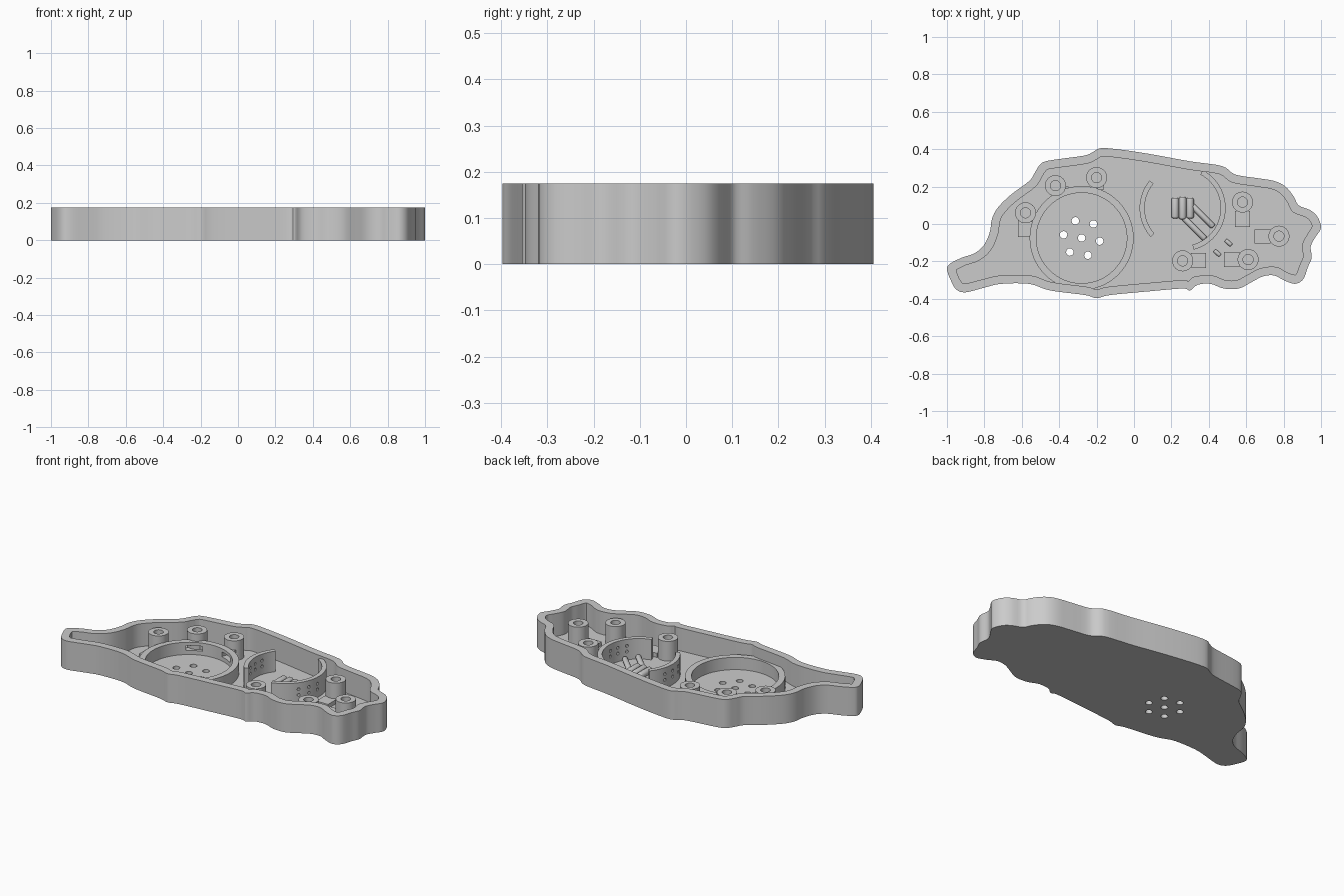
import bpy, bmesh, math
from mathutils import Vector

cube = bpy.data.objects.get("Cube")
if cube:
    bpy.data.objects.remove(cube, do_unlink=True)

HEIGHT, FLOOR, WALL = 0.175, 0.035, 0.045

grey = bpy.data.materials.new("plain grey")
grey.use_nodes = True
grey.diffuse_color = (0.6, 0.6, 0.6, 1)
grey.node_tree.nodes["Principled BSDF"].inputs["Base Color"].default_value = (0.6, 0.6, 0.6, 1)


def finish(name, bm):
    bmesh.ops.recalc_face_normals(bm, faces=bm.faces[:])
    if bm.calc_volume(signed=True) < 0:
        bmesh.ops.reverse_faces(bm, faces=bm.faces[:])
    mesh = bpy.data.meshes.new(name)
    bm.to_mesh(mesh)
    bm.free()
    mesh.materials.append(grey)
    ob = bpy.data.objects.new(name, mesh)
    bpy.context.collection.objects.link(ob)
    return ob


def select(ob):
    bpy.ops.object.select_all(action='DESELECT')
    ob.select_set(True)
    bpy.context.view_layer.objects.active = ob


def smooth(ob):
    select(ob)
    bpy.ops.object.shade_smooth_by_angle(angle=math.radians(32))


def prism(name, outline, z0, z1):
    bm = bmesh.new()
    face = bm.faces.new([bm.verts.new((p[0], p[1], z0)) for p in outline])
    ext = bmesh.ops.extrude_face_region(bm, geom=[face])["geom"]
    top = [v for v in ext if isinstance(v, bmesh.types.BMVert)]
    bmesh.ops.translate(bm, verts=top, vec=(0, 0, z1 - z0))
    # the starting face stays as the bottom cap
    if not face.is_valid:
        bm.faces.new([v for v in bm.verts if abs(v.co.z - z0) < 1e-6])
    return finish(name, bm)


def polar(c, r, degrees):
    a = math.radians(degrees)
    return Vector((c[0] + r * math.cos(a), c[1] + r * math.sin(a)))


def circle(c, r, sides):
    return [polar(c, r, 360 * i / sides) for i in range(sides)]


def cut(ob, cutters):
    for cutter in cutters:
        cutter.hide_render = True
        mod = ob.modifiers.new("cut", 'BOOLEAN')
        mod.operation, mod.solver, mod.object = 'DIFFERENCE', 'EXACT', cutter
        select(ob)
        bpy.ops.object.modifier_apply(modifier=mod.name)
        bpy.data.objects.remove(cutter, do_unlink=True)


def loop(bm, points, z):
    """Closed ring of vertices joined by edges."""
    verts = [bm.verts.new((p[0], p[1], z)) for p in points]
    edges = [bm.edges.new((verts[i - 1], verts[i])) for i in range(len(verts))]
    return verts, edges


def bridge(bm, a, b):
    for i in range(len(a)):
        bm.faces.new((a[i - 1], a[i], b[i], b[i - 1]))


def ring(name, c, r_in, r_out, z0, z1, sides=64):
    bm = bmesh.new()
    rows = [loop(bm, circle(c, r, sides), z)[0]
            for r, z in ((r_in, z0), (r_out, z0), (r_out, z1), (r_in, z1))]
    for i in range(4):
        bridge(bm, rows[i - 1], rows[i])
    return finish(name, bm)


def arc_wall(name, c, r_in, r_out, z0, z1, a0, a1, n=28):
    angles = [a0 + (a1 - a0) * i / n for i in range(n + 1)]
    return prism(name, [polar(c, r_out, a) for a in angles]
                 + [polar(c, r_in, a) for a in reversed(angles)], z0, z1)


def box(name, x0, x1, y0, y1, z0, z1):
    return prism(name, [(x0, y0), (x1, y0), (x1, y1), (x0, y1)], z0, z1)


def rod(name, a, b, r, sides=16):
    """Round bar with softened ends between two points."""
    a, b = Vector(a), Vector(b)
    bm = bmesh.new()
    bmesh.ops.create_cone(bm, cap_ends=True, segments=sides, radius1=r, radius2=r, depth=(b - a).length)
    ends = [e for e in bm.edges if abs(e.verts[0].co.z - e.verts[1].co.z) < 1e-5]
    bmesh.ops.bevel(bm, geom=ends, offset=r * 0.5, segments=3, profile=0.5, affect='EDGES')
    bm.transform((b - a).to_track_quat('Z', 'Y').to_matrix().to_4x4())
    bmesh.ops.translate(bm, verts=bm.verts, vec=(a + b) / 2)
    return finish(name, bm)


def spline(points, steps=4):
    """Closed smooth curve through the points."""
    out, n = [], len(points)
    for i in range(n):
        p, q, r, s = (points[(i + k) % n] for k in (-1, 0, 1, 2))
        for j in range(steps):
            t = j / steps
            out.append(0.5 * (2 * q + (r - p) * t + (2 * p - 5 * q + 4 * r - s) * t * t
                              + (3 * q - p - 3 * r + s) * t ** 3))
    return out


def inset(points, d):
    out, n = [], len(points)
    for i, p in enumerate(points):
        u = (p - points[i - 1]).normalized()
        v = (points[(i + 1) % n] - p).normalized()
        m = Vector((-u.y - v.y, u.x + v.x)).normalized()
        out.append(p + m * d / max(0.75, m.dot(Vector((-u.y, u.x)))))
    return out


# Tray outline, counterclockwise from the right tip
outline = [Vector(p) for p in (
    (1, -.02), (.98, .04), (.94, .075), (.88, .1), (.855, .145), (.81, .2), (.75, .23),
    (.66, .245), (.54, .265), (.47, .31), (.3, .335), (.08, .375), (-.09, .4), (-.18, .405),
    (-.22, .385), (-.27, .365), (-.45, .34), (-.5, .32), (-.53, .275), (-.56, .23),
    (-.66, .155), (-.73, .085), (-.76, .025), (-.77, -.04), (-.8, -.11), (-.85, -.155),
    (-.92, -.18), (-.98, -.21), (-1, -.24), (-.98, -.3), (-.95, -.35), (-.9, -.365),
    (-.8, -.34), (-.71, -.32), (-.56, -.32), (-.45, -.355), (-.26, -.38), (-.2, -.397),
    (-.13, -.38), (.08, -.36), (.26, -.345), (.3, -.355), (.34, -.325), (.41, -.32),
    (.48, -.345), (.56, -.345), (.63, -.31), (.69, -.28), (.75, -.275), (.8, -.3),
    (.86, -.32), (.905, -.295), (.93, -.23), (.95, -.18), (.945, -.12), (.97, -.07))]

SPEAKER, MOTOR = (-.28, -.075), (.26, .085)

# Tray: outer wall, rim, inner wall, and a floor pierced by sound holes
bm = bmesh.new()
outer, inner = spline(outline), spline(inset(outline, WALL))
rows = [loop(bm, pts, z) for pts, z in ((outer, 0), (outer, HEIGHT), (inner, HEIGHT), (inner, FLOOR))]
for lower, upper in zip(rows, rows[1:]):
    bridge(bm, lower[0], upper[0])
under, floor = list(rows[0][1]), list(rows[3][1])
for c in [Vector(SPEAKER)] + [polar(SPEAKER, .098, 50 + 60 * i) for i in range(6)]:
    low, high = loop(bm, circle(c, .02, 16), 0), loop(bm, circle(c, .02, 16), FLOOR)
    bridge(bm, low[0], high[0])
    under += low[1]
    floor += high[1]
for edges, up in ((under, -1), (floor, 1)):
    bmesh.ops.triangle_fill(bm, edges=edges, use_beauty=True, normal=(0, 0, up))
smooth(finish("tray", bm))

# Speaker ring with two windows toward the back
speaker_ring = ring("speaker_ring", SPEAKER, .242, .278, FLOOR, .11)
cut(speaker_ring, [arc_wall("cutter", SPEAKER, .2, .32, .06, .09, a - 11, a + 11, 8) for a in (65, 118)])
smooth(speaker_ring)

# Split motor ring with small holes through its walls
for name, a0, a1, mid in (("motor_ring_left_arc", -75, 62, -20), ("motor_ring_right_arc", 140, 222, 180)):
    wall = arc_wall(name, MOTOR, .203, .23, FLOOR, .16, a0, a1)
    cutters = []
    for a in (mid - 16, mid, mid + 16):
        for z in (.085, .12):
            p, q = polar(MOTOR, .17, a), polar(MOTOR, .26, a)
            cutters.append(rod("cutter", (*p, z), (*q, z), .009, 10))
    cut(wall, cutters)
    smooth(wall)

# Screw posts
posts = ((-.58, .06), (-.42, .205), (-.2, .248), (.58, .117), (.775, -.065), (.26, -.197), (.61, -.19))
for i, c in enumerate(posts):
    smooth(ring(f"screw_post_{i + 1}", c, .027, .056, FLOOR, .155, 32))

# Low blocks beside the posts
blocks = ((-.62, -.545, -.07, .02), (.54, .62, -.015, .07), (.645, .73, -.105, -.03),
          (.305, .385, -.235, -.155), (.48, .565, -.23, -.15))
for i, b in enumerate(blocks):
    box(f"post_block_{i + 1}", *b, FLOOR, .06)

# Ribs tying the back posts to the speaker ring
for i, (x, y) in enumerate(((-.36, .185), (-.17, .2))):
    box(f"post_rib_{i + 1}", x - .025, x + .01, y - .015, y + .015, FLOOR, .1)

# Rollers and slanted bars inside the motor ring
for i, x in enumerate((.22, .26, .3)):
    half = .055 if i != 1 else .06
    smooth(rod(f"roller_{i + 1}", (x, .085 - half, .055), (x, .085 + half, .055), .02))
for i, (x, y) in enumerate(((.31, .1), (.265, .035))):
    smooth(rod(f"slanted_bar_{i + 1}", (x, y, .05), (x + .115, y - .115, .05), .016))

# Small pegs on the floor
for i, (x, y) in enumerate(((.505, -.1), (.445, -.155))):
    smooth(rod(f"peg_{i + 1}", (x - .016, y + .014, .04), (x + .016, y - .014, .04), .011))
